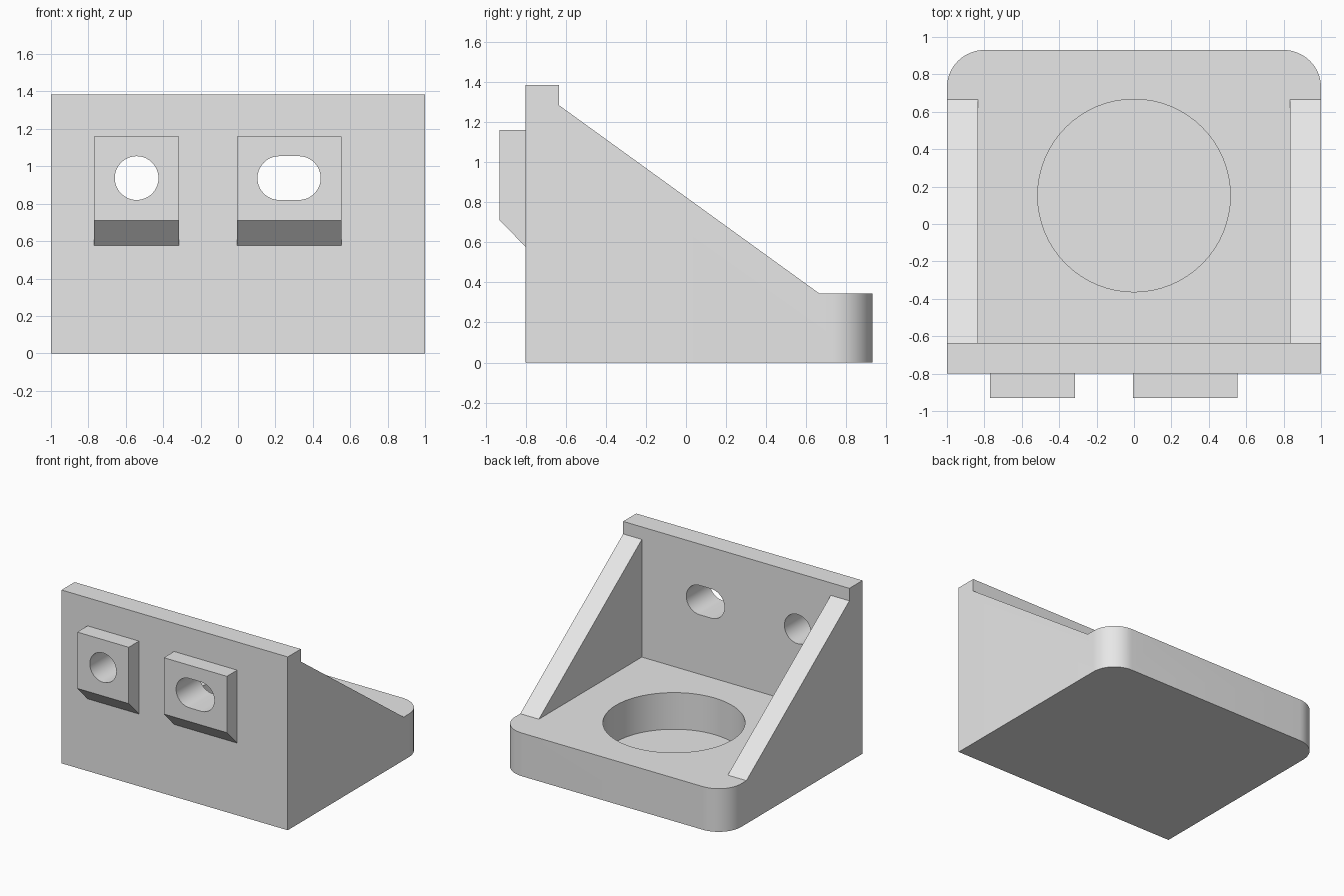
import bpy, bmesh
from math import pi, cos, sin, radians
from mathutils import Vector

cube = bpy.data.objects.get("Cube")
if cube:
    bpy.data.objects.remove(cube, do_unlink=True)

GREY = (0.8, 0.8, 0.8, 1)
mat = bpy.data.materials.new("plain grey")
mat.use_nodes = True
mat.diffuse_color = GREY
mat.node_tree.nodes["Principled BSDF"].inputs["Base Color"].default_value = GREY


def prism(name, profile, axis, lo, hi, round_edges=None, radius=0):
    """Extrude a profile along x (points are y, z), y (x, z) or z (x, y)."""
    place = {"x": lambda a, b, t: (t, a, b),
             "y": lambda a, b, t: (a, t, b),
             "z": lambda a, b, t: (a, b, t)}[axis]
    bm = bmesh.new()
    face = bm.faces.new([bm.verts.new(place(a, b, lo)) for a, b in profile])
    ext = bmesh.ops.extrude_face_region(bm, geom=[face])
    moved = [v for v in ext["geom"] if isinstance(v, bmesh.types.BMVert)]
    bmesh.ops.translate(bm, verts=moved, vec=Vector(place(0, 0, hi - lo)))
    bmesh.ops.recalc_face_normals(bm, faces=bm.faces)
    if round_edges:
        bmesh.ops.bevel(bm, geom=[e for e in bm.edges if round_edges(e)],
                        offset=radius, segments=16, profile=0.5, affect="EDGES")
    mesh = bpy.data.meshes.new(name)
    bm.to_mesh(mesh)
    bm.free()
    mesh.materials.append(mat)
    obj = bpy.data.objects.new(name, mesh)
    bpy.context.collection.objects.link(obj)
    return obj


def rect(a0, a1, b0, b1):
    return [(a0, b0), (a1, b0), (a1, b1), (a0, b1)]


def stadium(cx, cz, r, half=0, n=32):
    """Round hole outline, stretched sideways by half each way."""
    pts = []
    for side in (1, -1):
        for i in range(n + (1 if half else 0)):
            t = -pi / 2 * side + pi * i / n
            pts.append((cx + side * half + r * cos(t), cz + r * sin(t)))
    return pts


def activate(obj):
    bpy.ops.object.select_all(action="DESELECT")
    obj.select_set(True)
    bpy.context.view_layer.objects.active = obj


def cut(obj, cutter):
    cutter.hide_render = True
    mod = obj.modifiers.new("cut", "BOOLEAN")
    mod.operation = "DIFFERENCE"
    mod.solver = "EXACT"
    mod.object = cutter
    activate(obj)
    bpy.ops.object.modifier_apply(modifier=mod.name)


# Bracket body: side profile with rounded back corners
BACK, WALL, FLOOR = 0.93, -0.635, 0.345
side = [(-0.8, 0), (BACK, 0), (BACK, FLOOR), (0.665, FLOOR),
        (WALL, 1.285), (WALL, 1.385), (-0.8, 1.385)]
body = prism("bracket_body", side, "x", -1, 1,
             lambda e: all(v.co.y > BACK - 0.01 for v in e.verts)
             and abs(e.verts[0].co.z - e.verts[1].co.z) > 0.1, 0.2)

# Space between the two side ribs, and the blind round pocket in the floor
cutters = [prism("rib_gap_cutter", rect(-0.835, 0.835, WALL, 1.2), "z", FLOOR, 1.5),
           prism("pocket_cutter", stadium(0, 0.152, 0.515), "z", 0.052, 0.6)]

# Locating pads with a chamfered underside
pads = []
for name, x0, x1 in (("round_hole_pad", -0.77, -0.315), ("slot_pad", -0.005, 0.553)):
    pads.append(prism(name, [(-0.8, 0.577), (-0.8, 1.16), (-0.93, 1.16), (-0.93, 0.71)],
                      "x", x0, x1))

# Round hole and slot through pads and wall
holes = [prism("round_hole_cutter", stadium(-0.542, 0.937, 0.117), "y", -1.1, -0.5),
         prism("slot_cutter", stadium(0.273, 0.937, 0.117, 0.052), "y", -1.1, -0.5)]

for cutter in cutters + holes:
    cut(body, cutter)
for pad, hole in zip(pads, holes):
    cut(pad, hole)
for cutter in cutters + holes:
    bpy.data.objects.remove(cutter, do_unlink=True)

for obj in [body] + pads:
    activate(obj)
    bpy.ops.object.shade_smooth_by_angle(angle=radians(30))
